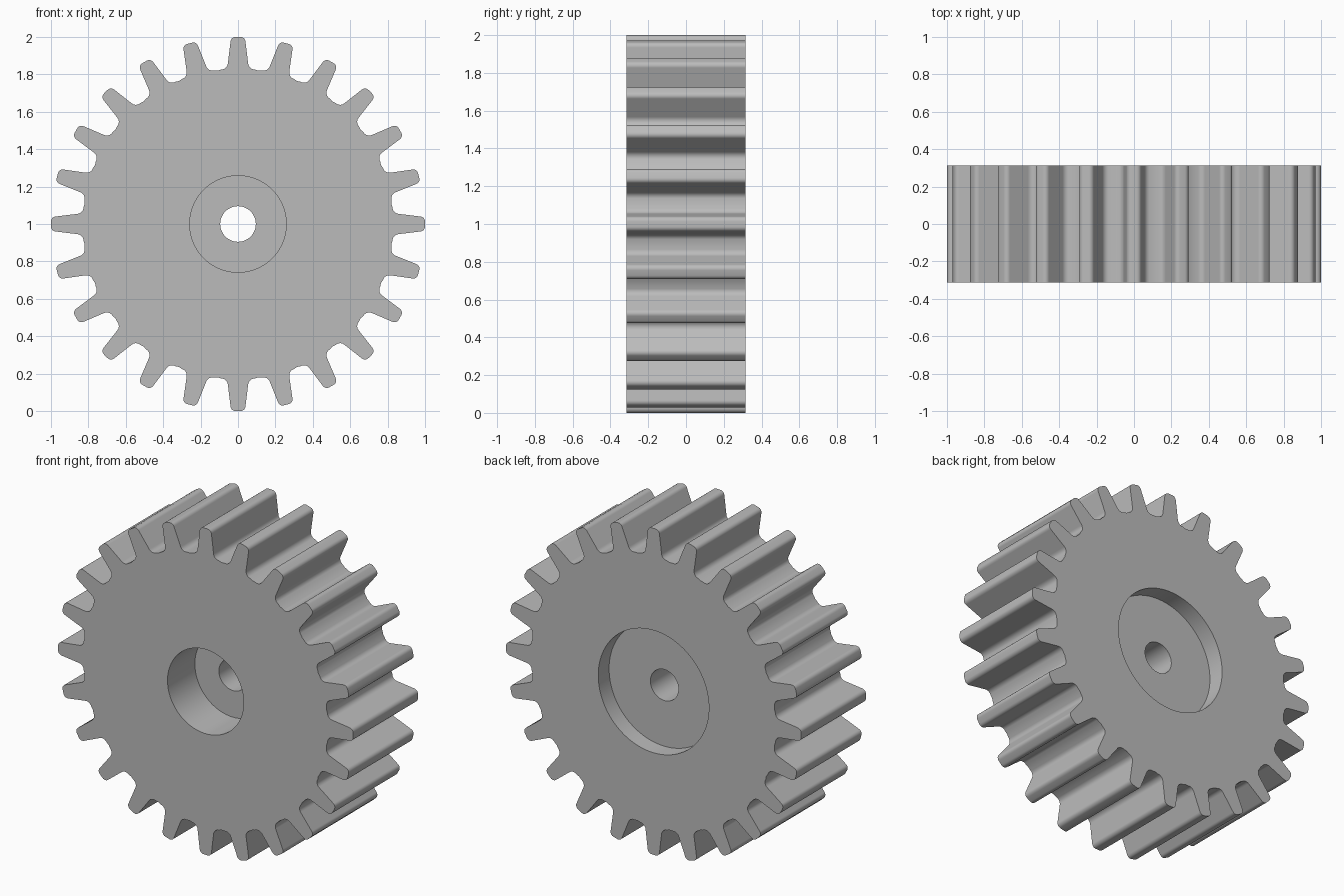
import bpy, bmesh
from math import sin, cos, tau, radians, atan2, hypot

cube = bpy.data.objects.get("Cube")
if cube:
    bpy.data.objects.remove(cube, do_unlink=True)

TEETH = 24
HALF_WIDTH = 0.314
BORE = 0.095
FRONT_RADIUS, FRONT_DEPTH = 0.258, 0.265
BACK_RADIUS, BACK_DEPTH = 0.375, 0.105


def arc(cx, cz, radius, start, end, steps):
    """Points on an arc, angles in degrees."""
    angles = [radians(start + (end - start) * i / steps) for i in range(steps + 1)]
    return [(cx + radius * cos(a), cz + radius * sin(a)) for a in angles]


# Half a tooth: rounded tip, tapering flank, root fillet (as angle, radius)
half = arc(0.014, 0.974, 0.026, 90, 8, 6) + arc(0.09, 0.862, 0.036, 188, 270, 6)
half = [(atan2(x, z), hypot(x, z)) for x, z in half]
tooth = [(-a, r) for a, r in reversed(half)] + half + [(tau / TEETH / 2, 0.827)]

# Full outline of the gear
outline = [(a + tau * t / TEETH, r) for t in range(TEETH) for a, r in tooth]


def ring(bm, y, radius=None):
    """Loop of vertices: the toothed outline, or a circle if a radius is given."""
    return [bm.verts.new(((radius or r) * sin(a), y, 1 + (radius or r) * cos(a)))
            for a, r in outline]


# Loft around the section: teeth, back recess, bore, front recess
bm = bmesh.new()
front_floor = -HALF_WIDTH + FRONT_DEPTH
back_floor = HALF_WIDTH - BACK_DEPTH
rings = [
    ring(bm, -HALF_WIDTH),
    ring(bm, HALF_WIDTH),
    ring(bm, HALF_WIDTH, BACK_RADIUS),
    ring(bm, back_floor, BACK_RADIUS),
    ring(bm, back_floor, BORE),
    ring(bm, front_floor, BORE),
    ring(bm, front_floor, FRONT_RADIUS),
    ring(bm, -HALF_WIDTH, FRONT_RADIUS),
]
n = len(outline)
for k, lower in enumerate(rings):
    upper = rings[(k + 1) % len(rings)]
    for i in range(n):
        j = (i + 1) % n
        bm.faces.new((lower[i], lower[j], upper[j], upper[i]))
bmesh.ops.recalc_face_normals(bm, faces=bm.faces)

mesh = bpy.data.meshes.new("spur_gear")
bm.to_mesh(mesh)
bm.free()
gear = bpy.data.objects.new("spur_gear", mesh)
bpy.context.collection.objects.link(gear)

# Plain grey material
grey = bpy.data.materials.new("grey")
grey.use_nodes = True
colour = (0.5, 0.5, 0.5, 1)
grey.diffuse_color = colour
grey.node_tree.nodes["Principled BSDF"].inputs["Base Color"].default_value = colour
mesh.materials.append(grey)

# Smooth curves, crisp rims
bpy.ops.object.select_all(action="DESELECT")
gear.select_set(True)
bpy.context.view_layer.objects.active = gear
bpy.ops.object.shade_smooth_by_angle(angle=radians(30))
